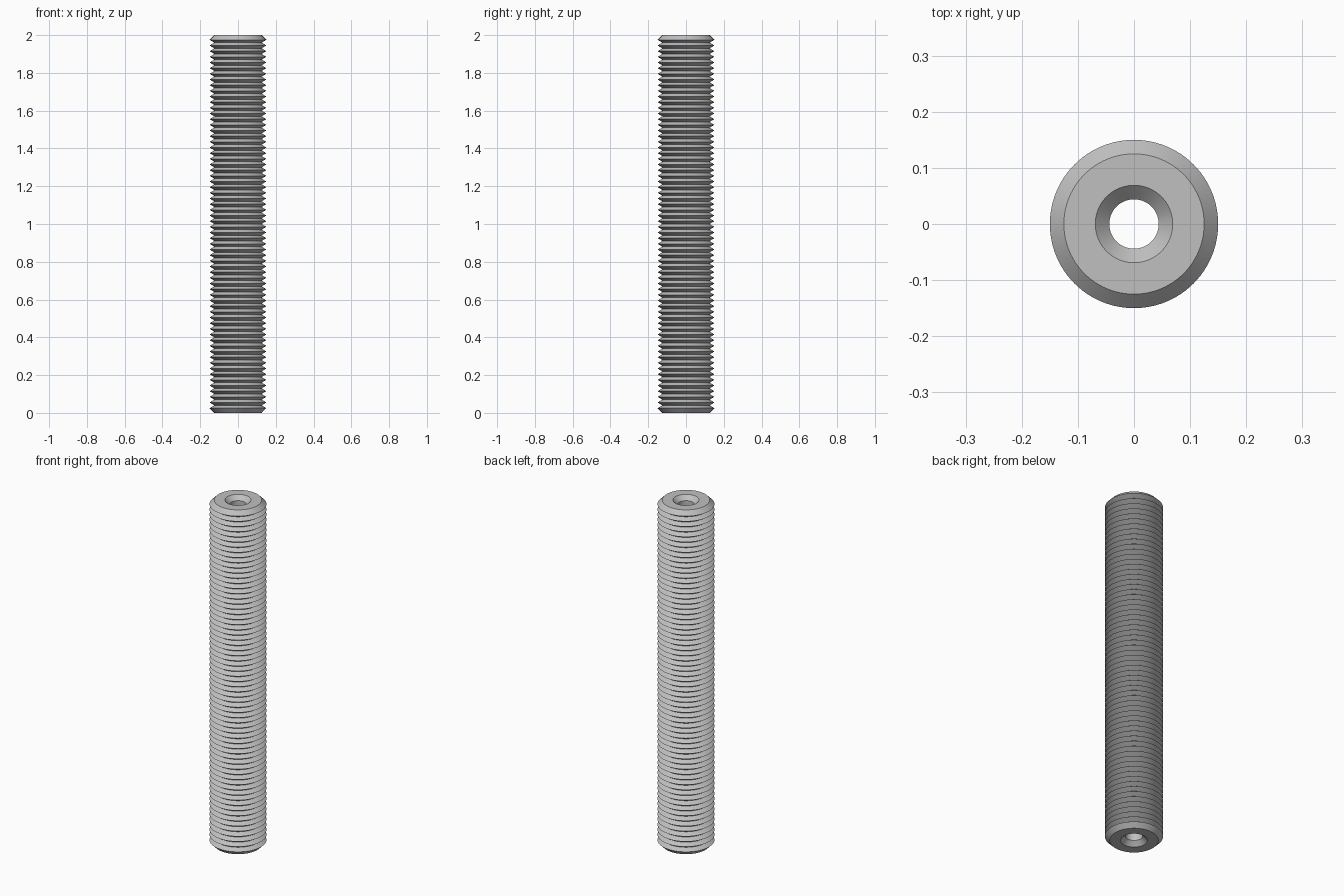
import bpy
import bmesh
import math

cube = bpy.data.objects.get("Cube")
if cube:
    bpy.data.objects.remove(cube, do_unlink=True)

LENGTH = 2.0
CREST, ROOT = 0.15, 0.125        # thread radii
BORE, CHAMFER = 0.044, 0.025     # through hole and end chamfers
RIDGES = 65
SEGMENTS = 96

steel = bpy.data.materials.new("plain_grey_steel")
steel.use_nodes = True
colour = (0.53, 0.53, 0.53, 1)
steel.diffuse_color = colour
steel.node_tree.nodes["Principled BSDF"].inputs["Base Color"].default_value = colour

# Closed half section: bottom face, ridges, top face, then the bore
pitch = (LENGTH - 2 * CHAMFER) / RIDGES
profile = [(BORE + CHAMFER, 0), (ROOT, 0)]
for i in range(RIDGES):
    z = CHAMFER + i * pitch
    profile += [(CREST, z), (ROOT, z + pitch / 2)]
profile += [(CREST, LENGTH - CHAMFER), (ROOT, LENGTH),
            (BORE + CHAMFER, LENGTH), (BORE, LENGTH - CHAMFER), (BORE, CHAMFER)]

# Revolve the section around the vertical axis
bm = bmesh.new()
verts = [bm.verts.new((r, 0, z)) for r, z in profile]
edges = [bm.edges.new((a, b)) for a, b in zip(verts, verts[1:] + verts[:1])]
bmesh.ops.spin(bm, geom=verts + edges, cent=(0, 0, 0), axis=(0, 0, 1),
               angle=math.tau, steps=SEGMENTS, use_merge=True)
bmesh.ops.remove_doubles(bm, verts=bm.verts, dist=0.00005)
bmesh.ops.recalc_face_normals(bm, faces=bm.faces)

mesh = bpy.data.meshes.new("threaded_tube")
bm.to_mesh(mesh)
bm.free()
mesh.materials.append(steel)
tube = bpy.data.objects.new("threaded_tube", mesh)
bpy.context.collection.objects.link(tube)

# Smooth around the tube, sharp at thread crests, roots and chamfers
bpy.ops.object.select_all(action='DESELECT')
tube.select_set(True)
bpy.context.view_layer.objects.active = tube
bpy.ops.object.shade_smooth_by_angle(angle=math.radians(25))
